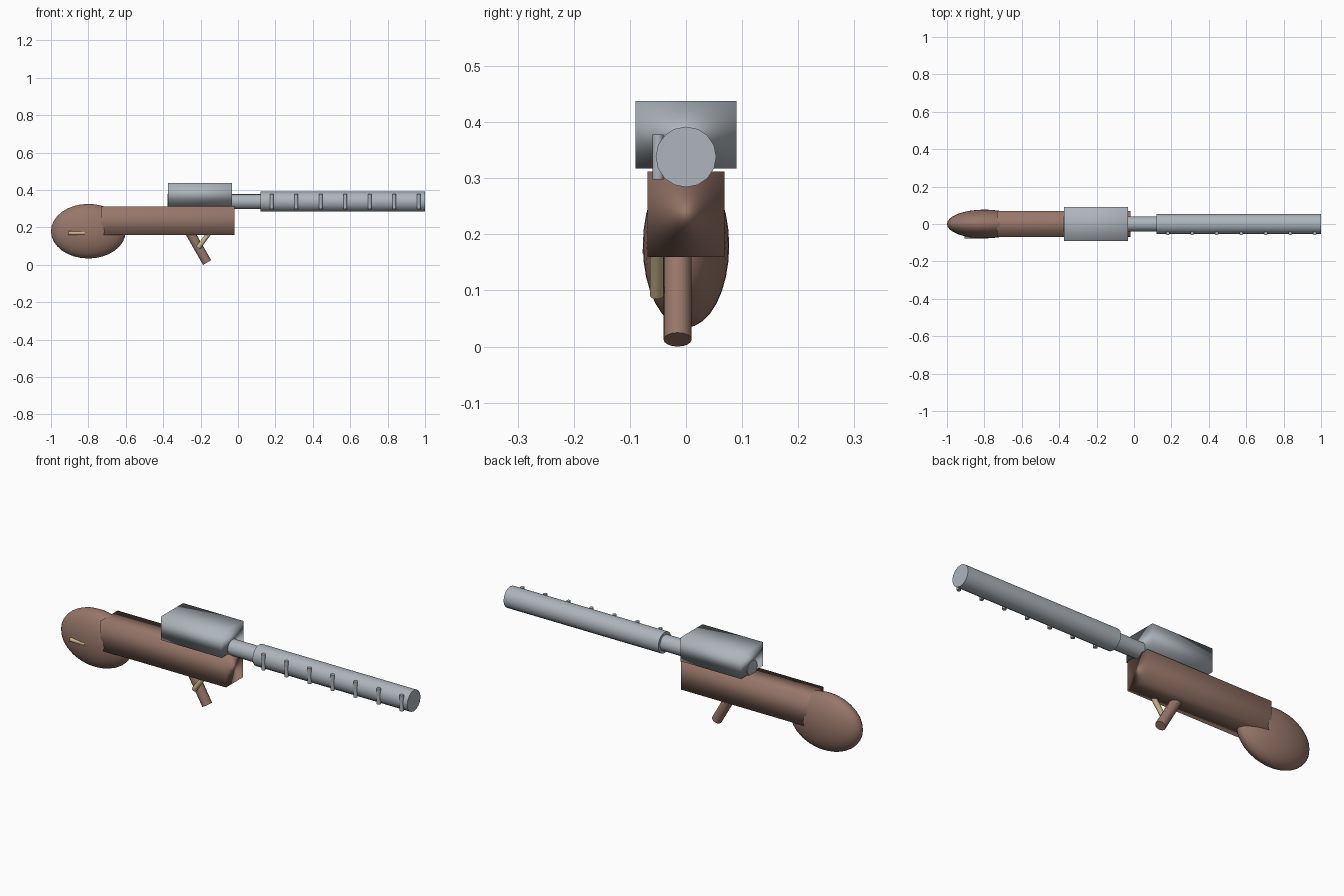
import bpy
from math import radians
from mathutils import Vector

cube = bpy.data.objects.get("Cube")
if cube:
    bpy.data.objects.remove(cube, do_unlink=True)


def material(name, rgb):
    m = bpy.data.materials.new(name)
    m.use_nodes = True
    m.diffuse_color = (*rgb, 1)
    m.node_tree.nodes["Principled BSDF"].inputs["Base Color"].default_value = (*rgb, 1)
    return m


wood = material("brown wood", (0.31, 0.18, 0.14))
steel = material("grey steel", (0.42, 0.46, 0.50))
brass = material("pale brass", (0.60, 0.48, 0.26))


def finish(name, mat):
    ob = bpy.context.object
    ob.name = name
    ob.data.materials.append(mat)
    bpy.ops.object.shade_smooth()
    return ob


def box(name, low, high, mat):
    low, high = Vector(low), Vector(high)
    bpy.ops.mesh.primitive_cube_add(size=1, location=(low + high) / 2)
    bpy.context.object.scale = high - low
    return finish(name, mat)


def rod(name, start, end, radius, mat, sides=16):
    start, end = Vector(start), Vector(end)
    axis = end - start
    bpy.ops.mesh.primitive_cylinder_add(
        vertices=sides, radius=radius, depth=axis.length,
        location=(start + end) / 2, rotation=axis.to_track_quat("Z", "Y").to_euler())
    ob = finish(name, mat)
    # keep the flat end caps crisp
    bpy.ops.object.shade_smooth_by_angle(angle=radians(40))
    return ob


# Wooden body and rounded butt
box("fore_stock", (-0.733, -0.069, 0.16), (-0.02, 0.069, 0.312), wood)
bpy.ops.mesh.primitive_uv_sphere_add(segments=32, ring_count=16, radius=1,
                                     location=(-0.8, 0, 0.18))
bpy.context.object.scale = (0.2, 0.077, 0.146)
finish("butt", wood)

# Receiver, barrel and outer sleeve
box("receiver", (-0.375, -0.09, 0.317), (-0.031, 0.09, 0.438), steel)
rod("barrel", (-0.378, 0, 0.338), (0.2, 0, 0.338), 0.04, steel)
rod("barrel_sleeve", (0.12, 0, 0.338), (1.0, 0, 0.338), 0.054, steel)

# Upright pins along the right side of the sleeve
for i in range(7):
    x = 0.18 + 0.131 * i
    rod(f"sleeve_pin_{i + 1}", (x, -0.05, 0.298), (x, -0.05, 0.378), 0.01, steel)

# Grip, trigger and butt pin
rod("grip", (-0.269, -0.015, 0.194), (-0.165, -0.015, 0.0125), 0.025, wood)
rod("trigger", (-0.213, -0.052, 0.092), (-0.153, -0.052, 0.172), 0.0125, brass)
rod("butt_pin", (-0.905, -0.068, 0.17), (-0.82, -0.068, 0.17), 0.01, brass)
